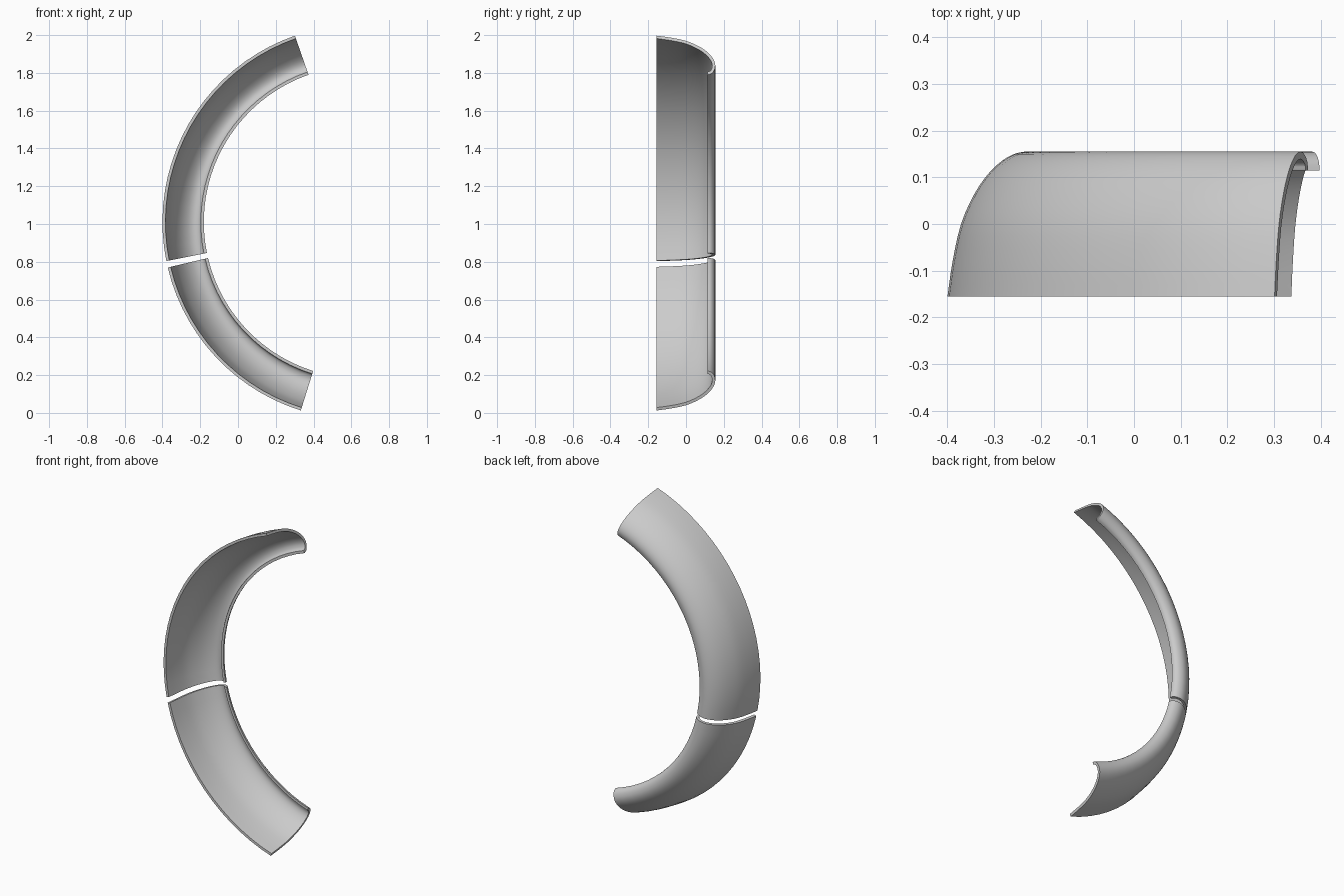
import bpy
import bmesh
from math import cos, sin, radians
from mathutils import Vector

cube = bpy.data.objects.get("Cube")
if cube:
    bpy.data.objects.remove(cube, do_unlink=True)

CENTRE_X, CENTRE_Z = 0.645, 1.01
WALL = 0.016

grey = bpy.data.materials.new("plain grey")
grey.use_nodes = True
grey.diffuse_color = (0.6, 0.6, 0.6, 1)
grey.node_tree.nodes["Principled BSDF"].inputs["Base Color"].default_value = (0.6, 0.6, 0.6, 1)

# Hooked cross-section: (radius from arc centre, y), front rim to inner lip
KEYS = [Vector(p) for p in (
    (1.045, -0.155), (1.034, -0.08), (1.016, 0.0), (0.987, 0.065),
    (0.953, 0.113), (0.915, 0.144), (0.88, 0.155), (0.85, 0.149),
    (0.832, 0.134), (0.826, 0.115))]


def smooth_path(keys, steps=3):
    """Catmull-Rom curve through the key points."""
    ext = [2 * keys[0] - keys[1]] + keys + [2 * keys[-1] - keys[-2]]
    path = []
    for a, b, c, d in zip(ext, ext[1:], ext[2:], ext[3:]):
        for i in range(steps):
            t = i / steps
            path.append(0.5 * (2 * b + (c - a) * t + (2 * a - 5 * b + 4 * c - d) * t**2
                               + (3 * b - a - 3 * c + d) * t**3))
    return path + [keys[-1]]


def offset_path(path, distance):
    """Parallel path on the hollow side, with rims cut level in y."""
    result = []
    last = len(path) - 1
    for i, p in enumerate(path):
        tangent = (path[min(i + 1, last)] - path[max(i - 1, 0)]).normalized()
        q = p + Vector((-tangent.y, tangent.x)) * distance
        if i in (0, last):
            q.y = p.y
        result.append(q)
    return result


outer = smooth_path(KEYS)
section = outer + offset_path(outer, WALL)[::-1]


def curved_shell(name, start, end, segments):
    bm = bmesh.new()
    rings = []
    for s in range(segments + 1):
        a = radians(start + (end - start) * s / segments)
        rings.append([bm.verts.new((CENTRE_X + p.x * cos(a), p.y, CENTRE_Z + p.x * sin(a)))
                      for p in section])
    n = len(section)
    for r0, r1 in zip(rings, rings[1:]):
        for i in range(n):
            j = (i + 1) % n
            bm.faces.new((r0[i], r0[j], r1[j], r1[i]))
    # Cut ends, closed with a strip between outer and inner wall
    for ring in (rings[0], rings[-1]):
        for i in range(n // 2 - 1):
            bm.faces.new((ring[i], ring[i + 1], ring[n - 2 - i], ring[n - 1 - i]))
    bmesh.ops.recalc_face_normals(bm, faces=bm.faces[:])
    mesh = bpy.data.meshes.new(name)
    bm.to_mesh(mesh)
    bm.free()
    mesh.materials.append(grey)
    mesh.shade_smooth()
    mesh.set_sharp_from_angle(angle=radians(35))
    obj = bpy.data.objects.new(name, mesh)
    bpy.context.collection.objects.link(obj)
    return obj


# Long upper piece and shorter lower piece with a narrow gap between
curved_shell("upper_shell", 109.2, 191.4, 20)
curved_shell("lower_shell", 193.3, 252.6, 14)
